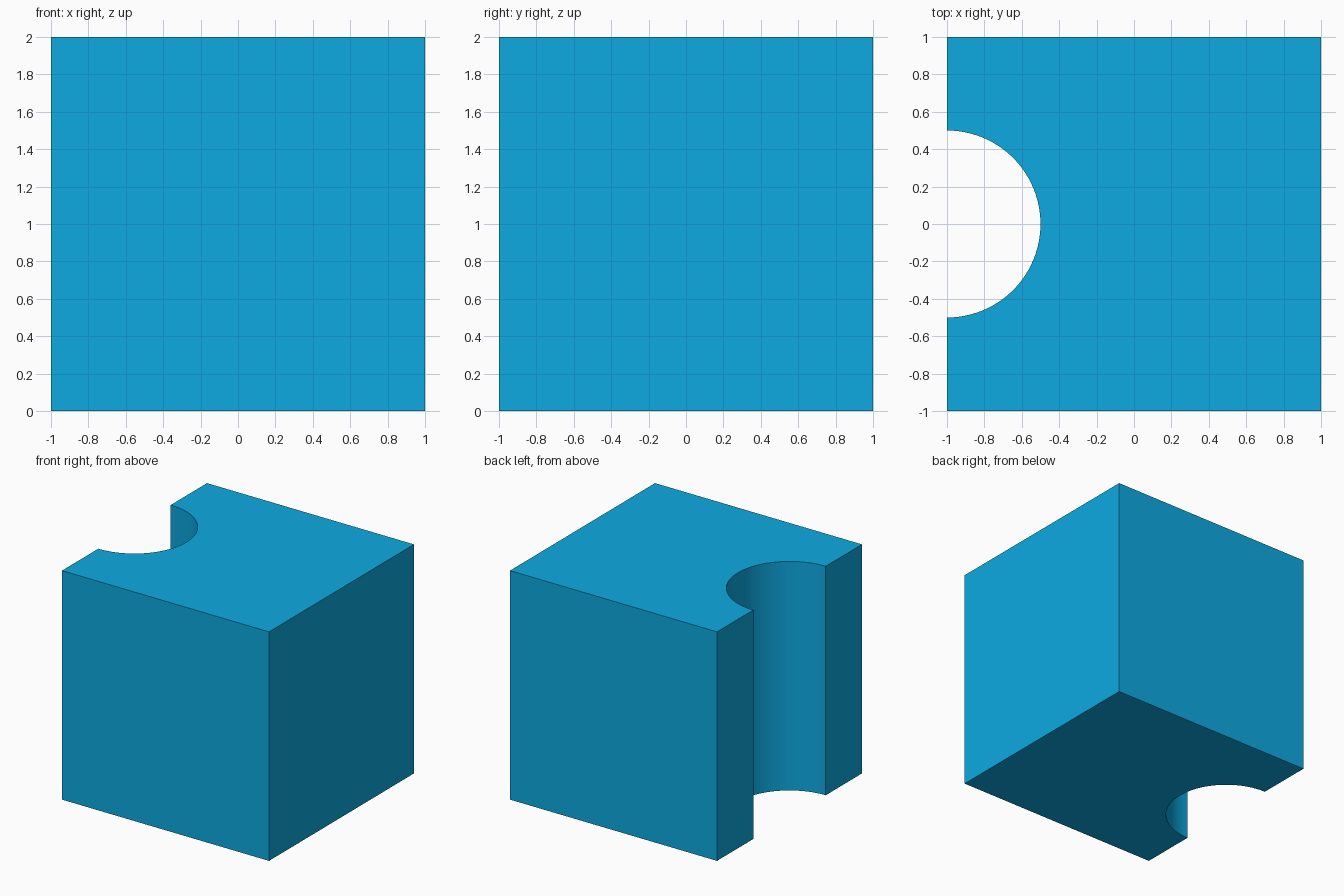
import bpy
import bmesh
from math import sin, cos, pi

if "Cube" in bpy.data.objects:
    bpy.data.objects.remove(bpy.data.objects["Cube"])

HALF, HEIGHT, RADIUS, STEPS = 1.0, 2.0, 0.5, 48

# Block profile seen from above: square with a half-round notch in the left side
profile = [(-HALF, -HALF), (HALF, -HALF), (HALF, HALF), (-HALF, HALF)]
for i in range(STEPS + 1):
    a = pi / 2 - pi * i / STEPS
    profile.append((-HALF + RADIUS * cos(a), RADIUS * sin(a)))

# Extrude the profile upwards
bm = bmesh.new()
base = bm.faces.new([bm.verts.new((x, y, 0)) for x, y in profile])
top = bmesh.ops.extrude_face_region(bm, geom=[base], use_keep_orig=True)
bmesh.ops.translate(bm, vec=(0, 0, HEIGHT),
                    verts=[g for g in top["geom"] if isinstance(g, bmesh.types.BMVert)])
bmesh.ops.recalc_face_normals(bm, faces=bm.faces)

mesh = bpy.data.meshes.new("notched_block")
bm.to_mesh(mesh)
bm.free()
block = bpy.data.objects.new("notched_block", mesh)
bpy.context.collection.objects.link(block)

# Blue material
blue = bpy.data.materials.new("blue")
blue.diffuse_color = (0.004, 0.4, 0.76, 1)
blue.use_nodes = True
blue.node_tree.nodes["Principled BSDF"].inputs["Base Color"].default_value = blue.diffuse_color
mesh.materials.append(blue)

# Smooth notch wall, sharp block edges
bpy.context.view_layer.objects.active = block
block.select_set(True)
bpy.ops.object.shade_smooth_by_angle(angle=pi / 6)
